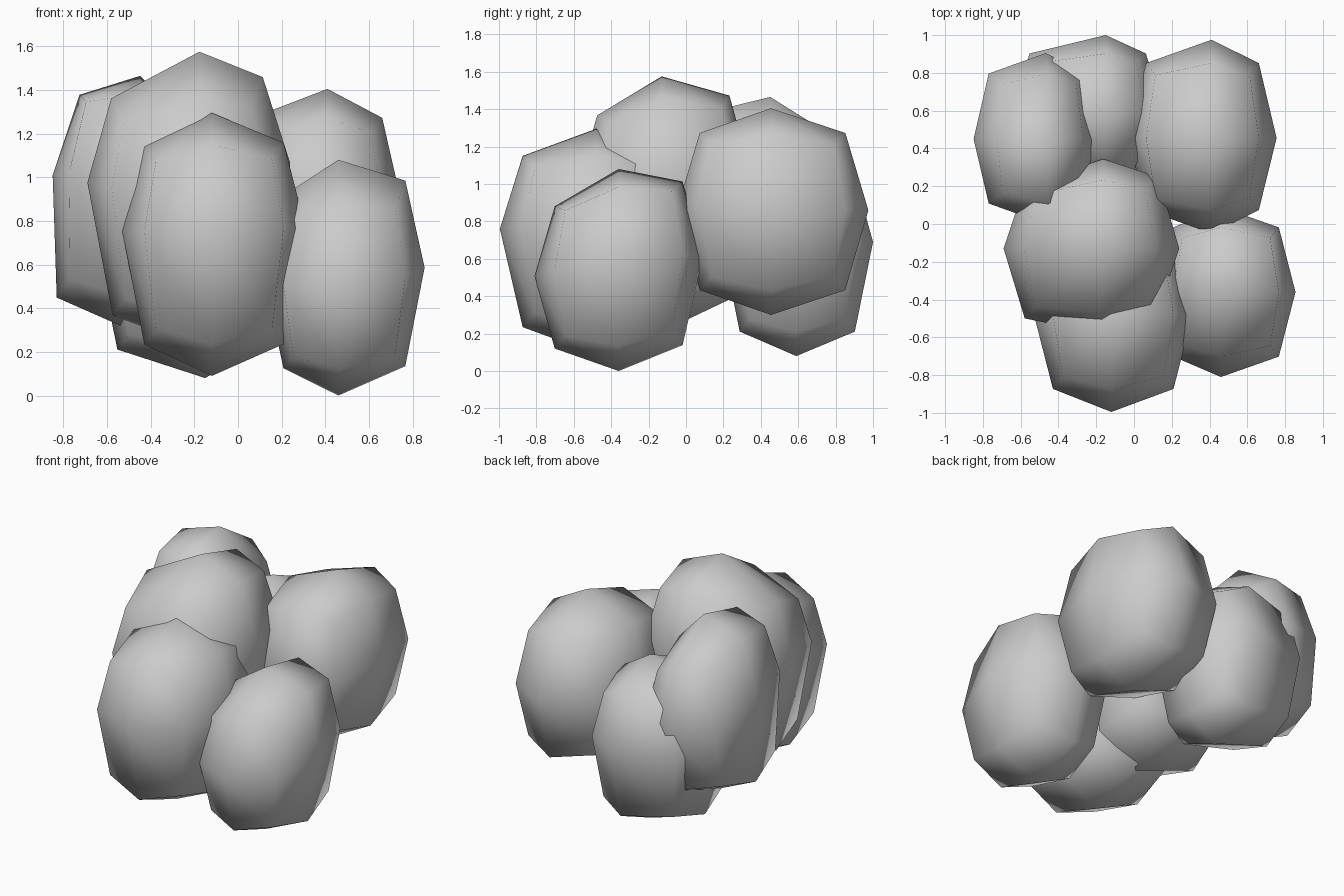
import bpy, bmesh

if "Cube" in bpy.data.objects:
    bpy.data.objects.remove(bpy.data.objects["Cube"])

EDGE, CORNER = 0.76, 0.635   # rounding of a once-smoothed cube


def clump(name, lo, hi, mid, tilt=(0, 0), twist=0.0, taper=0.0, lean=0.0):
    """Rounded 24-quad lump fitted to a box; mid places the face poles."""
    c = [(a + b) / 2 for a, b in zip(lo, hi)]
    h = [(b - a) / 2 for a, b in zip(lo, hi)]
    bm = bmesh.new()
    bmesh.ops.create_cube(bm, size=2)
    bmesh.ops.subdivide_edges(bm, edges=bm.edges[:], cuts=1, use_grid_fill=True)
    for v in bm.verts:
        s = [round(k) for k in v.co]
        r = {1: 1.0, 2: EDGE, 3: CORNER}[sum(abs(k) for k in s)]
        p = [c[i] + s[i] * r * h[i] if s[i] else mid[i] for i in range(3)]
        # taper, lean the top, and twist slightly around z
        u = (p[2] - c[2]) / h[2]
        dx, dy = (p[0] - c[0]) * (1 - taper * u), p[1] - c[1]
        w = (u + 1) / 2
        pole = s[2] and not (s[0] or s[1])
        z = p[2] + (0 if pole else w * (tilt[0] * dx + tilt[1] * dy))
        v.co = (c[0] + dx + lean * u, c[1] + dy + twist * dx * (s[1] != 0), z)
    bmesh.ops.recalc_face_normals(bm, faces=bm.faces[:])
    for f in bm.faces:
        f.smooth = True
    me = bpy.data.meshes.new(name)
    bm.to_mesh(me)
    bm.free()
    ob = bpy.data.objects.new(name, me)
    bpy.context.collection.objects.link(ob)
    return ob


# Overlapping foliage lumps
clump("front_clump", (-0.53, -0.995, 0.09), (0.31, 0.02, 1.295), (-0.12, -0.48, 0.76),
      tilt=(0.03, 0))
clump("front_right_clump", (0.12, -0.81, 0.0), (0.855, 0.09, 1.08), (0.46, -0.36, 0.56),
      tilt=(0.14, 0.22))
clump("top_clump", (-0.69, -0.59, 0.21), (0.245, 0.34, 1.575), (-0.16, -0.13, 1.02),
      tilt=(0.16, 0.17), twist=0.06, taper=0.03, lean=-0.015)
clump("back_right_clump", (-0.03, -0.05, 0.30), (0.755, 0.975, 1.405), (0.41, 0.455, 0.86))
clump("back_left_clump", (-0.86, 0.0, 0.30), (-0.18, 0.905, 1.465), (-0.47, 0.45, 0.96),
      tilt=(-0.26, -0.22), taper=0.15, lean=0.03)
clump("back_low_clump", (-0.65, 0.19, 0.08), (0.16, 1.0, 1.17), (-0.15, 0.59, 0.69))
